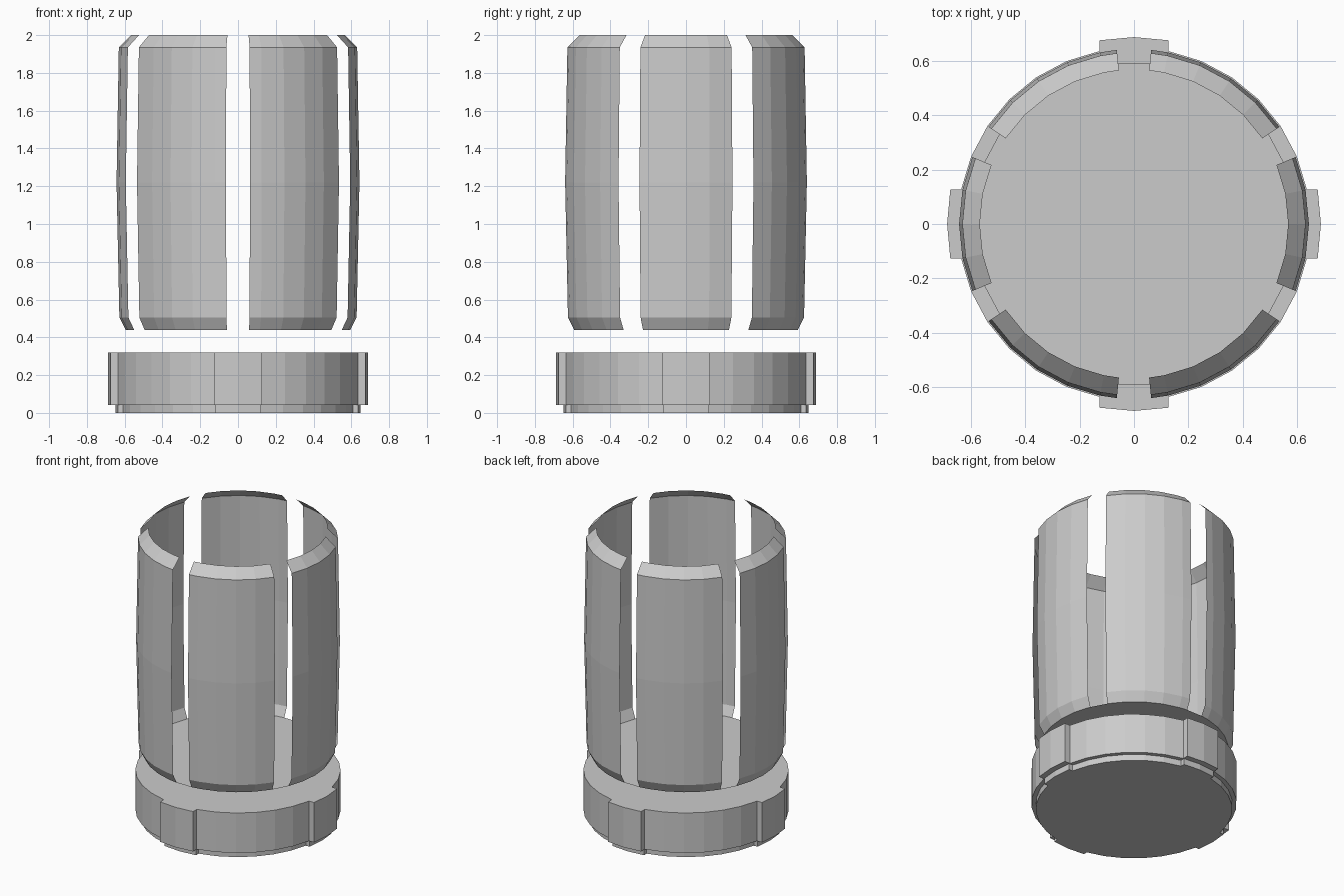
import bpy, bmesh
from math import sin, cos, radians

if "Cube" in bpy.data.objects:
    bpy.data.objects.remove(bpy.data.objects["Cube"])

STEP = 11.25  # 32-sided rings


def make(name, build):
    bm = bmesh.new()
    build(bm)
    me = bpy.data.meshes.new(name)
    bm.to_mesh(me)
    bm.free()
    ob = bpy.data.objects.new(name, me)
    bpy.context.collection.objects.link(ob)
    return ob


def polar(r, a, z):
    return (r * cos(radians(a)), r * sin(radians(a)), z)


# Angles spanned by the six thin wall panels
side = [-22.5 + STEP * i for i in range(5)]
corner = [33.75 + STEP * i for i in range(5)] + [84.375]
panels = [side, corner, [180 - a for a in reversed(corner)],
          [a + 180 for a in side], [a + 180 for a in corner],
          [360 - a for a in reversed(corner)]]

# Bulging wall profile (radius, height)
profile = [(.595, .44), (.628, .505), (.643, 1.22), (.631, 1.935), (.567, 2.0)]


def wall(angles):
    def build(bm):
        rows = [[bm.verts.new(polar(r, a, z)) for a in angles] for r, z in profile]
        for lo, hi in zip(rows, rows[1:]):
            for i in range(len(angles) - 1):
                bm.faces.new((lo[i], lo[i + 1], hi[i + 1], hi[i]))
    return build


for n, angles in enumerate(panels):
    make(f"wall_panel_{n + 1}", wall(angles))

# Floor sheet joining the panel bottoms
make("floor", lambda bm: bm.faces.new(
    [bm.verts.new(polar(profile[0][0], a, profile[0][1])) for p in panels for a in p]))


def outline(body, lug, half):
    """Disc outline with four lugs of the given half width."""
    pts = []
    inner = (body ** 2 - half ** 2) ** .5
    outer = (lug ** 2 - half ** 2) ** .5
    for q in range(4):
        c, s = round(cos(radians(90 * q))), round(sin(radians(90 * q)))
        part = [(inner, -half), (outer, -half), (lug, 0), (outer, half), (inner, half)]
        part += [polar(body, STEP * i, 0)[:2] for i in range(2, 7)]
        pts += [(x * c - y * s, x * s + y * c) for x, y in part]
    return pts


def base(bm):
    low, big = outline(.62, .648, .122), outline(.648, .687, .127)
    rings = [[bm.verts.new((x, y, z)) for x, y in o]
             for o, z in ((low, 0), (low, .042), (big, .042), (big, .32))]
    n = len(low)
    for a, b in zip(rings, rings[1:]):
        for i in range(n):
            j = (i + 1) % n
            bm.faces.new((a[i], a[j], b[j], b[i]))
    bm.faces.new(rings[0][::-1])
    bm.faces.new(rings[-1])


# Lugged base with a stepped foot
make("base", base)
